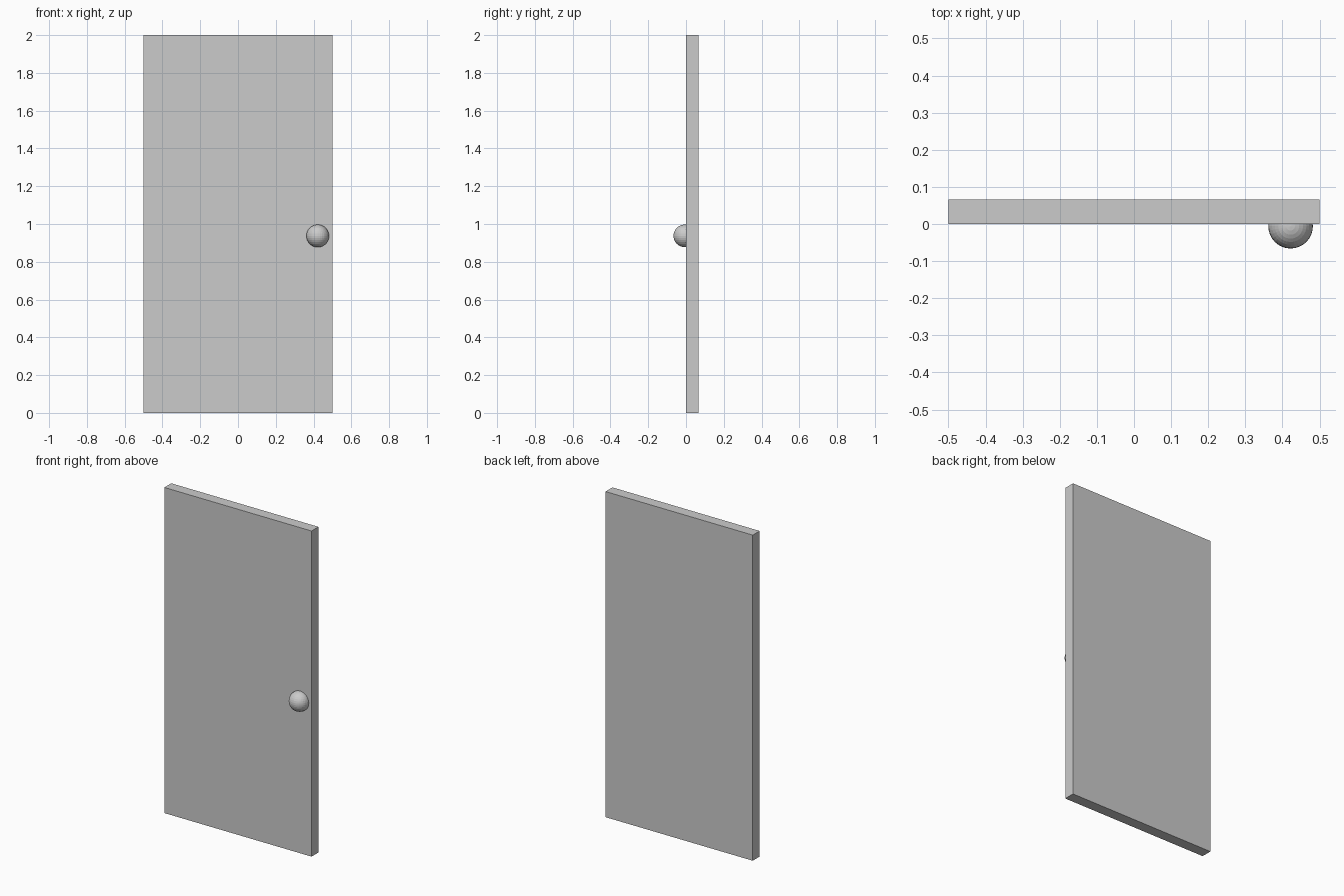
import bpy

if "Cube" in bpy.data.objects:
    bpy.data.objects.remove(bpy.data.objects["Cube"])

# Door slab: a thin upright box standing on the ground
bpy.ops.mesh.primitive_cube_add(size=1, location=(0, 0.033, 1))
door = bpy.context.object
door.name = "door_panel"
door.scale = (1, 0.067, 2)
bpy.ops.object.transform_apply(location=False, rotation=False, scale=True)

# Round knob, half sunk into the front face
bpy.ops.mesh.primitive_uv_sphere_add(segments=32, ring_count=16, radius=0.06,
                                     location=(0.422, -0.006, 0.937))
knob = bpy.context.object
knob.name = "door_knob"
